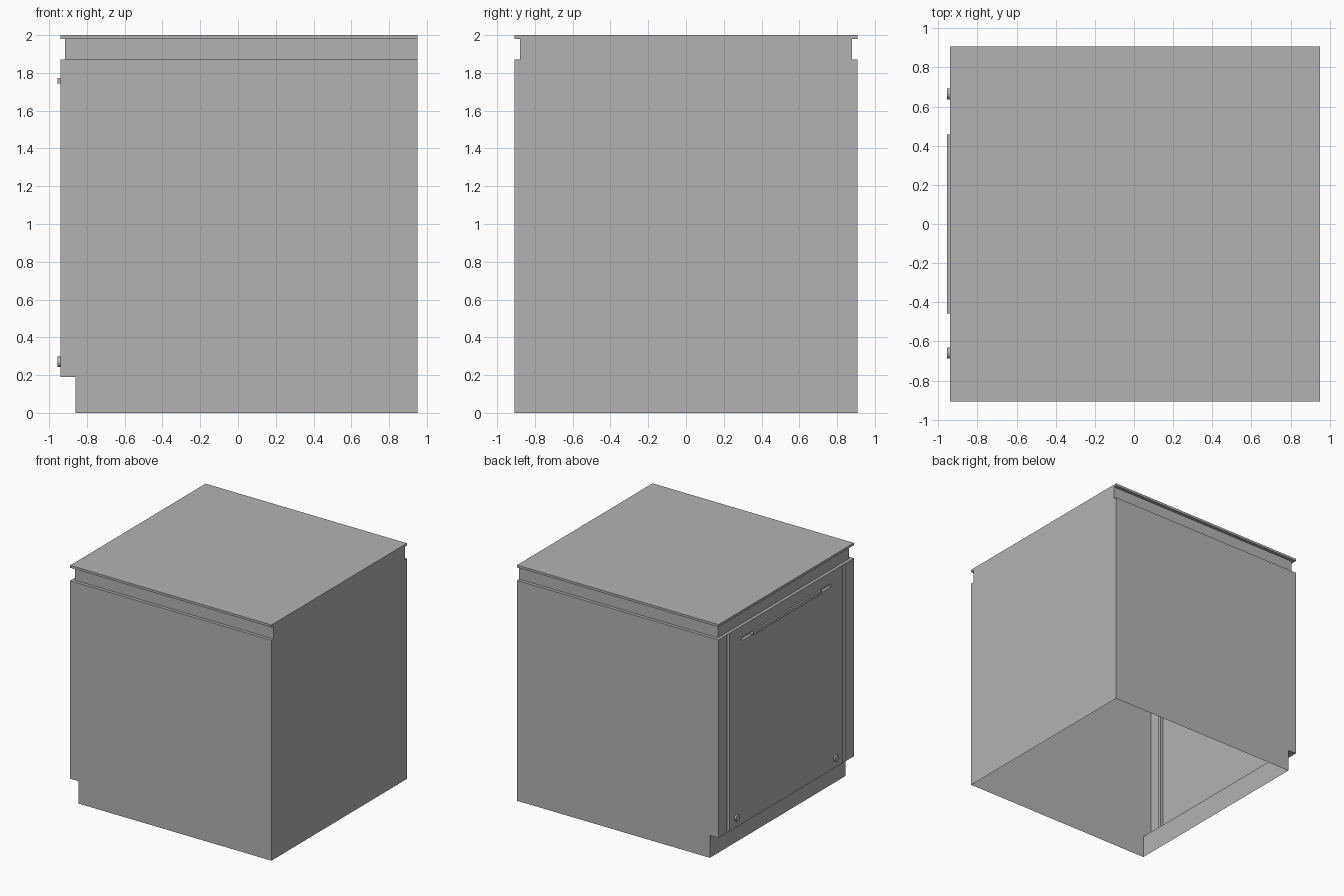
import bpy, bmesh, math
from mathutils import Matrix, Vector

cube = bpy.data.objects.get("Cube")
if cube:
    bpy.data.objects.remove(cube, do_unlink=True)

grey = bpy.data.materials.new("light grey")
grey.use_nodes = True
colour = (0.45, 0.45, 0.45, 1)
grey.diffuse_color = colour
grey.node_tree.nodes["Principled BSDF"].inputs["Base Color"].default_value = colour


def finish(bm, name):
    mesh = bpy.data.meshes.new(name)
    bm.to_mesh(mesh)
    bm.free()
    mesh.materials.append(grey)
    obj = bpy.data.objects.new(name, mesh)
    bpy.context.collection.objects.link(obj)
    return obj


FACE, RECESS, KICK, BACK = -0.94, -0.915, -0.86, 0.95
LOW, HIGH, LIP, TOP = 0.19, 1.87, 1.98, 2.0
WIDE, NARROW = 0.908, 0.88

# Cabinet shell, open underneath: rectangles stacked from floor to worktop
sections = [(KICK, WIDE, 0), (KICK, WIDE, LOW), (FACE, WIDE, LOW), (FACE, WIDE, HIGH),
            (RECESS, NARROW, HIGH), (RECESS, NARROW, LIP), (FACE, WIDE, LIP), (FACE, WIDE, TOP)]
bm = bmesh.new()
rings = [[bm.verts.new(p) for p in ((x, -y, z), (BACK, -y, z), (BACK, y, z), (x, y, z))]
         for x, y, z in sections]
for lower, upper in zip(rings, rings[1:]):
    for i in range(4):
        j = (i + 1) % 4
        face = bm.faces.new((lower[i], lower[j], upper[j], upper[i]))
        if face.calc_area() < 1e-6:
            bm.faces.remove(face)
bm.faces.new(rings[-1])
bm.normal_update()


def door_faces(half):
    """Faces of the door wall whose centre lies within the given half width."""
    return [f for f in bm.faces if f.normal.x < -0.9
            and abs(f.calc_center_median().x - FACE) < 0.001
            and LOW < f.calc_center_median().z < HIGH
            and abs(f.calc_center_median().y) < half]


def cut(half, point, normal):
    faces = door_faces(half)
    geom = set(faces)
    for f in faces:
        geom.update(f.edges)
        geom.update(f.verts)
    bmesh.ops.bisect_plane(bm, geom=list(geom), plane_co=point, plane_no=normal)
    bm.normal_update()


# Gaps beside the door and the grip slot, cut into the door wall
SLOT_LOW, SLOT_HIGH, SLOT_HALF = 1.745, 1.772, 0.6
for y in (-0.79, -0.76, 0.76, 0.79):
    cut(WIDE, (0, y, 0), (0, 1, 0))
for z in (SLOT_LOW, SLOT_HIGH):
    cut(0.5, (0, 0, z), (0, 0, 1))
slot = [f for f in door_faces(0.5) if SLOT_LOW < f.calc_center_median().z < SLOT_HIGH]
for y in (-SLOT_HALF, SLOT_HALF):
    slot = [f for f in door_faces(0.5) if SLOT_LOW < f.calc_center_median().z < SLOT_HIGH]
    geom = set(slot)
    for f in slot:
        geom.update(f.edges)
        geom.update(f.verts)
    bmesh.ops.bisect_plane(bm, geom=list(geom), plane_co=(0, y, 0), plane_no=(0, 1, 0))
    bm.normal_update()
sunk = [f for f in door_faces(0.5) if SLOT_LOW < f.calc_center_median().z < SLOT_HIGH]
sunk += [f for f in door_faces(WIDE) if 0.76 < abs(f.calc_center_median().y) < 0.79]
bmesh.ops.inset_individual(bm, faces=sunk, thickness=0, depth=FACE - RECESS)
finish(bm, "cabinet_shell")

# Handle bar standing proud of the slot
bm = bmesh.new()
size = Vector((0.04, 0.915, SLOT_HIGH - SLOT_LOW))
centre = Vector((-0.935, 0, (SLOT_LOW + SLOT_HIGH) / 2))
bmesh.ops.create_cube(bm, size=1, matrix=Matrix.Translation(centre) @ Matrix.Diagonal(size).to_4x4())
finish(bm, "door_handle")

# Round lock buttons at the bottom corners of the door
for name, y in (("left_door_button", 0.665), ("right_door_button", -0.66)):
    bm = bmesh.new()
    bmesh.ops.create_cone(bm, cap_ends=True, segments=12, radius1=0.028, radius2=0.028, depth=0.015,
                          matrix=Matrix.Translation((-0.9475, y, 0.27)) @ Matrix.Rotation(math.pi / 2, 4, 'Y'))
    finish(bm, name)
